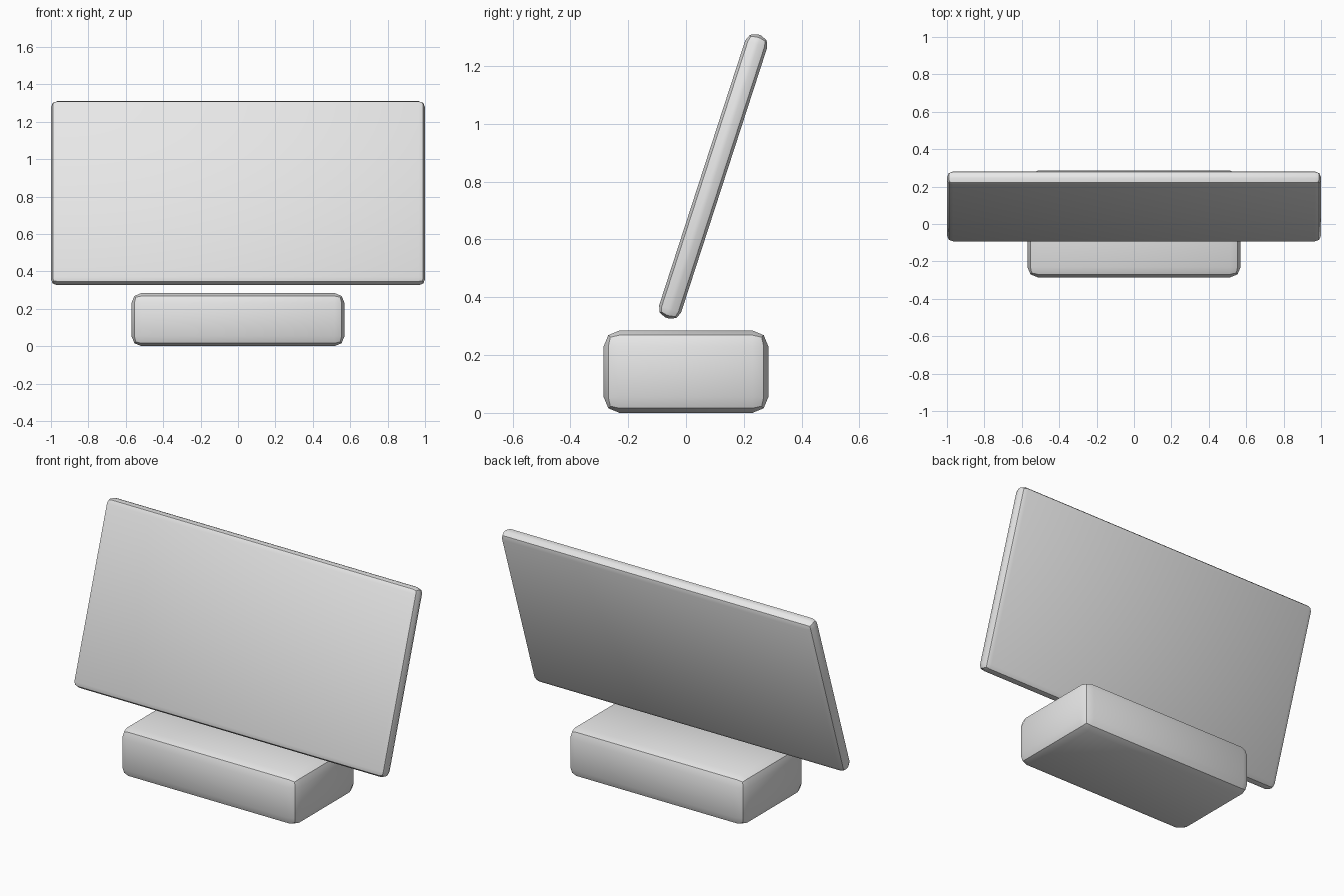
import bpy
import bmesh
from math import radians

cube = bpy.data.objects.get("Cube")
if cube:
    bpy.data.objects.remove(cube, do_unlink=True)


def make_material(name, rgb):
    mat = bpy.data.materials.new(name)
    mat.use_nodes = True
    colour = (*rgb, 1.0)
    mat.diffuse_color = colour
    mat.node_tree.nodes["Principled BSDF"].inputs["Base Color"].default_value = colour
    return mat


def rounded_box(name, size, location, bevel, mat, tilt=0.0):
    """Box with two-step bevelled edges, leaning back by tilt degrees."""
    bm = bmesh.new()
    bmesh.ops.create_cube(bm, size=1.0)
    bmesh.ops.scale(bm, vec=size, verts=bm.verts)
    bmesh.ops.bevel(bm, geom=bm.edges[:], offset=bevel, offset_type='OFFSET',
                    segments=2, profile=0.5, affect='EDGES')
    bmesh.ops.recalc_face_normals(bm, faces=bm.faces)
    mesh = bpy.data.meshes.new(name)
    bm.to_mesh(mesh)
    bm.free()
    mesh.materials.append(mat)
    obj = bpy.data.objects.new(name, mesh)
    bpy.context.collection.objects.link(obj)
    obj.location = location
    obj.rotation_euler.x = -radians(tilt)
    # Soft shading, with the middle line of each bevel kept sharp
    bpy.ops.object.select_all(action='DESELECT')
    obj.select_set(True)
    bpy.context.view_layer.objects.active = obj
    bpy.ops.object.shade_smooth_by_angle(angle=radians(30))
    return obj


grey = make_material("light grey", (0.8, 0.8, 0.8))

# Block that sits on the ground
rounded_box("base", (1.14, 0.57, 0.285), (0, 0, 0.1425), 0.055, grey)

# Panel floating just above the base, leaning back
rounded_box("screen", (2.0, 0.08, 1.03), (0, 0.094, 0.818), 0.033, grey, tilt=18)
